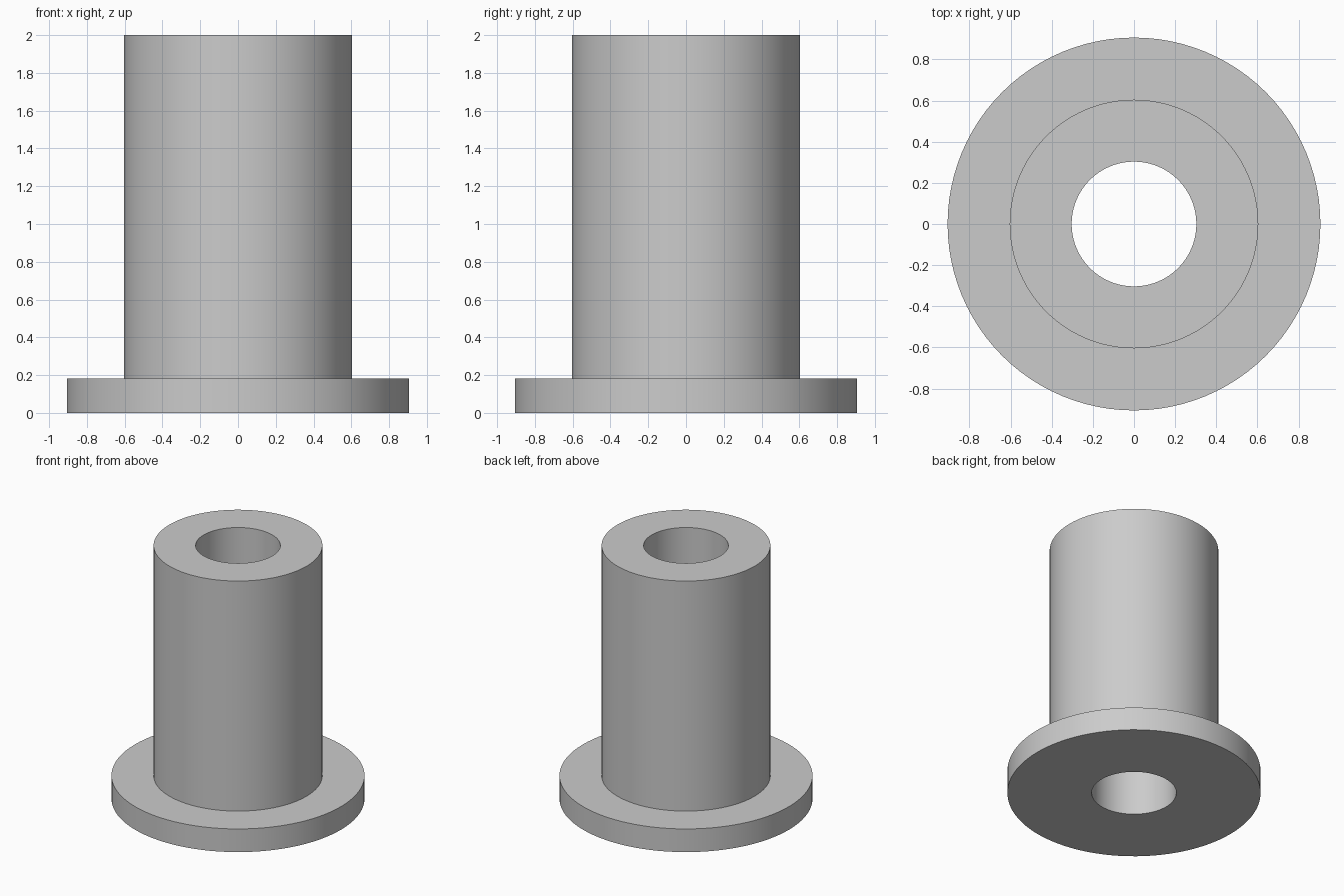
import bpy
import bmesh
import math

cube = bpy.data.objects.get("Cube")
if cube:
    bpy.data.objects.remove(cube, do_unlink=True)

SEGMENTS = 96
BORE, BARREL, FLANGE = 0.303, 0.604, 0.906
FLANGE_TOP, HEIGHT = 0.183, 2.0

# Plain grey
grey = bpy.data.materials.new("plain_grey")
grey.use_nodes = True
colour = (0.6, 0.6, 0.6, 1)
grey.diffuse_color = colour
grey.node_tree.nodes["Principled BSDF"].inputs["Base Color"].default_value = colour


def lathe(name, profile):
    """Revolve a closed (radius, height) profile about z."""
    bm = bmesh.new()
    rings = []
    for i in range(SEGMENTS):
        a = math.tau * i / SEGMENTS
        rings.append([bm.verts.new((r * math.cos(a), r * math.sin(a), z))
                      for r, z in profile])
    n = len(profile)
    for i, ring in enumerate(rings):
        following = rings[(i + 1) % SEGMENTS]
        for j in range(n):
            k = (j + 1) % n
            bm.faces.new((ring[j], following[j], following[k], ring[k]))
    bmesh.ops.recalc_face_normals(bm, faces=bm.faces)
    mesh = bpy.data.meshes.new(name)
    bm.to_mesh(mesh)
    bm.free()
    mesh.materials.append(grey)
    obj = bpy.data.objects.new(name, mesh)
    bpy.context.collection.objects.link(obj)
    bpy.ops.object.select_all(action="DESELECT")
    obj.select_set(True)
    bpy.context.view_layer.objects.active = obj
    bpy.ops.object.shade_smooth_by_angle(angle=math.radians(30))
    return obj


# Flanged sleeve with a through bore, one solid piece
lathe("flanged_bushing", [
    (BORE, 0), (FLANGE, 0), (FLANGE, FLANGE_TOP),
    (BARREL, FLANGE_TOP), (BARREL, HEIGHT), (BORE, HEIGHT),
])
